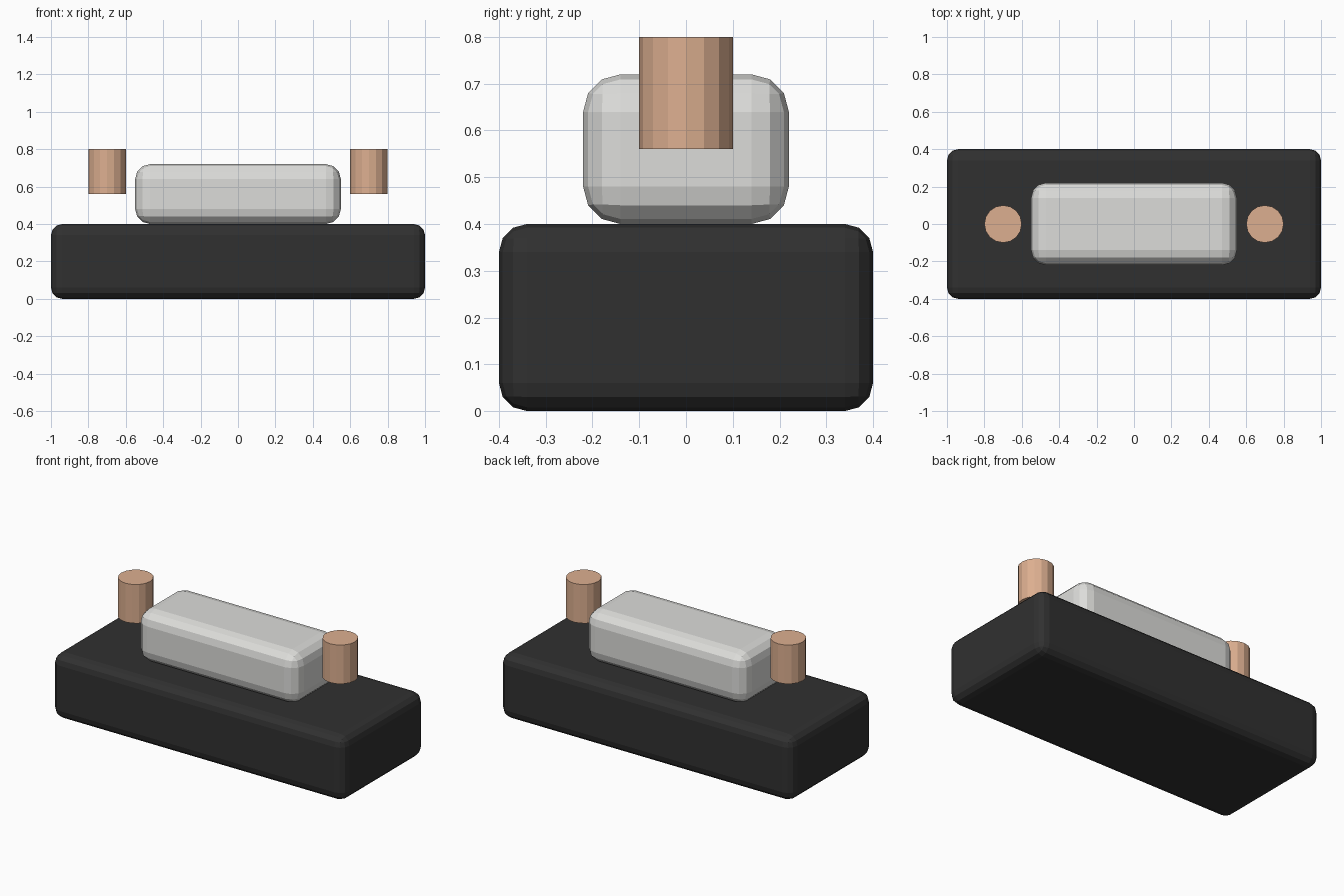
import bpy

if "Cube" in bpy.data.objects:
    bpy.data.objects.remove(bpy.data.objects["Cube"])


def material(name, rgb):
    m = bpy.data.materials.new(name)
    m.diffuse_color = (*rgb, 1.0)
    m.use_nodes = True
    m.node_tree.nodes["Principled BSDF"].inputs["Base Color"].default_value = m.diffuse_color
    return m


BLACK = material("matte black", (0.03, 0.03, 0.03))
GREY = material("light grey", (0.72, 0.72, 0.70))
COPPER = material("copper", (0.72, 0.43, 0.28))


def rounded_box(name, size, z_bottom, bevel, mat):
    bpy.ops.mesh.primitive_cube_add(size=1, location=(0, 0, z_bottom + size[2] / 2))
    ob = bpy.context.object
    ob.name = name
    ob.scale = size
    bpy.ops.object.transform_apply(location=False, rotation=False, scale=True)
    mod = ob.modifiers.new("rounded edges", 'BEVEL')
    mod.width = bevel
    mod.segments = 3
    mod.limit_method = 'ANGLE'
    ob.data.materials.append(mat)
    return ob


# Black base and pale body on top of it
rounded_box("base", (2.0, 0.8, 0.4), 0.0, 0.06, BLACK)
rounded_box("body", (1.1, 0.44, 0.32), 0.4, 0.08, GREY)

# Copper posts hovering above each end of the base
for side, x in (("left", -0.7), ("right", 0.7)):
    bpy.ops.mesh.primitive_cylinder_add(vertices=16, radius=0.1, depth=0.24,
                                        location=(x, 0, 0.68))
    post = bpy.context.object
    post.name = side + "_post"
    post.data.materials.append(COPPER)
